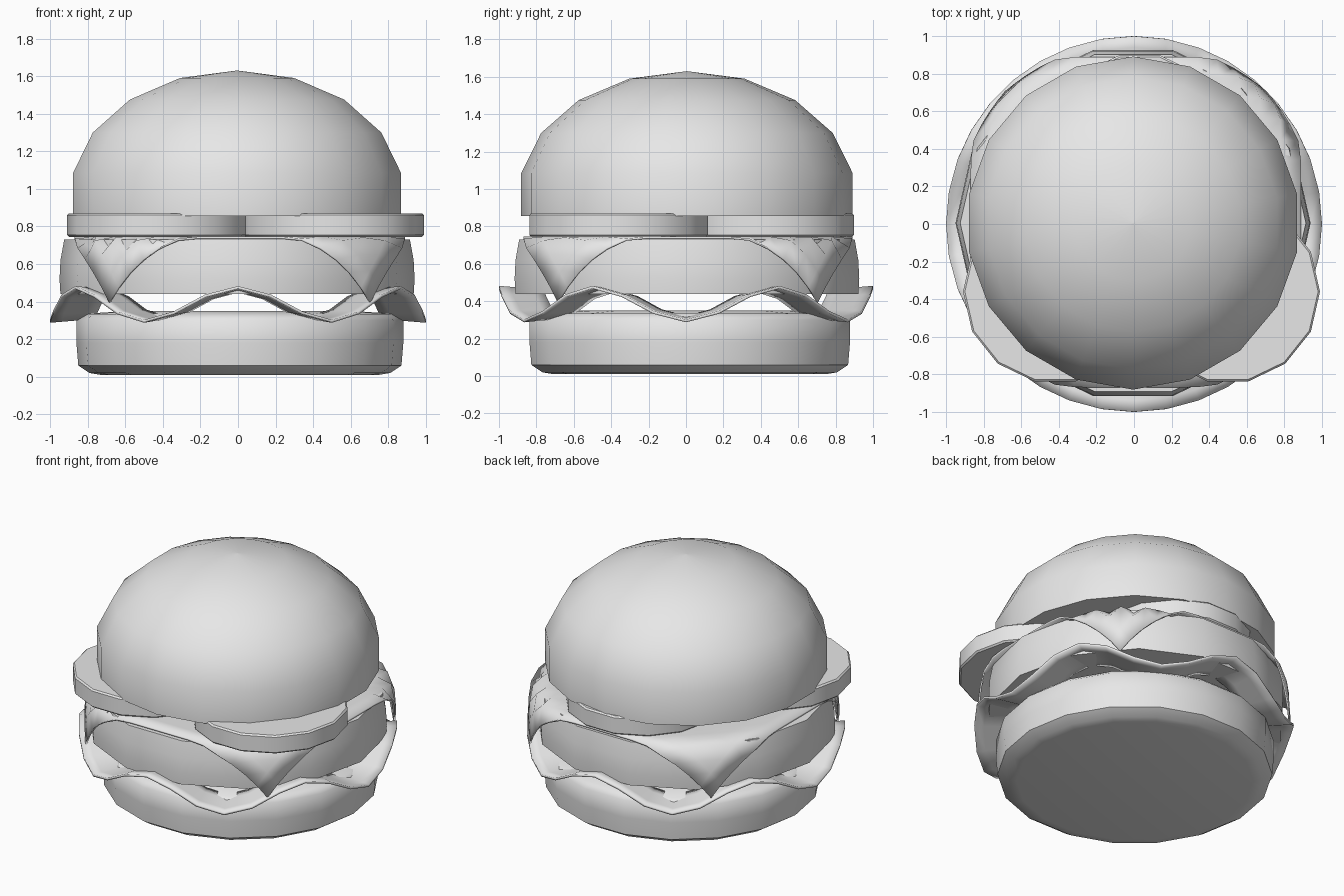
import bpy, bmesh, math

cube = bpy.data.objects.get("Cube")
if cube:
    bpy.data.objects.remove(cube, do_unlink=True)

grey = bpy.data.materials.new("plain_grey")
grey.use_nodes = True
GREY = (0.8, 0.8, 0.8, 1)
grey.diffuse_color = GREY
grey.node_tree.nodes["Principled BSDF"].inputs["Base Color"].default_value = GREY


def finish(name, bm, loc, angle, thickness=0):
    """Turn a bmesh into a smooth-shaded object."""
    bmesh.ops.recalc_face_normals(bm, faces=bm.faces)
    mesh = bpy.data.meshes.new(name)
    bm.to_mesh(mesh)
    bm.free()
    mesh.materials.append(grey)
    ob = bpy.data.objects.new(name, mesh)
    bpy.context.collection.objects.link(ob)
    ob.location = loc
    if thickness:
        solid = ob.modifiers.new("thickness", "SOLIDIFY")
        solid.thickness = thickness
        solid.offset = 0
    bpy.ops.object.select_all(action="DESELECT")
    ob.select_set(True)
    bpy.context.view_layer.objects.active = ob
    bpy.ops.object.shade_smooth_by_angle(angle=math.radians(angle))
    return ob


def lathe(name, profile, sides, loc=(0, 0, 0), turn=0, angle=40):
    """Revolve (radius, z) points around z and cap both ends."""
    bm = bmesh.new()
    rings = []
    for r, z in profile:
        angles = [math.radians(turn) + math.tau * i / sides for i in range(sides)]
        rings.append([bm.verts.new((r * math.cos(a), r * math.sin(a), z)) for a in angles])
    for low, high in zip(rings, rings[1:]):
        for i in range(sides):
            j = (i + 1) % sides
            bm.faces.new((low[i], low[j], high[j], high[i]))
    bm.faces.new(rings[0][::-1])
    bm.faces.new(rings[-1])
    return finish(name, bm, loc, angle)


# Bottom bun with rounded rims
lathe("bottom_bun", [(0.74, 0.01), (0.8, 0.02), (0.86, 0.06), (0.87, 0.18), (0.87, 0.3),
                     (0.83, 0.335), (0.6, 0.35)], 18, (0.01, 0.02, 0), angle=50)

# Ruffled lettuce ring: six waves, open in the middle
bm = bmesh.new()
SEGS, STEPS = 36, 4
loops = []
for s in range(STEPS + 1):
    t = s / STEPS
    r = 0.76 + 0.24 * t
    loop = []
    for i in range(SEGS):
        a = math.tau * i / SEGS
        z = 0.385 + (0.07 + 0.02 * t) * math.cos(6 * (a - math.pi / 2))
        loop.append(bm.verts.new((r * math.cos(a), r * math.sin(a), z)))
    loops.append(loop)
for inner, outer in zip(loops, loops[1:]):
    for i in range(SEGS):
        j = (i + 1) % SEGS
        bm.faces.new((inner[i], outer[i], outer[j], inner[j]))
finish("lettuce", bm, (0, 0, 0), 60, 0.015)

# Patty
lathe("patty", [(0.94, 0.44), (0.945, 0.52), (0.94, 0.62), (0.92, 0.73)], 14, (-0.005, 0.005, 0))

# Square cheese sheet whose corners fold down over the patty
bm = bmesh.new()
bmesh.ops.create_grid(bm, x_segments=16, y_segments=16, size=0.88)
FOLD = 0.93
for v in bm.verts:
    r = math.hypot(v.co.x, v.co.y)
    over = max(0, r - FOLD)
    if over:
        reach = (FOLD + min(over, 0.05) * 0.6 + over * 0.06) / r
        v.co.x *= reach
        v.co.y *= reach
    v.co.z = 0.74 - over * 1.1
finish("cheese", bm, (0.01, 0.01, 0), 60, 0.012)

# Three tomato slices
for place, x, y in (("right", -0.42, -0.36), ("left", 0.5, -0.36), ("back", 0.03, 0.42)):
    lathe("tomato_slice_" + place, [(0.48, 0.745), (0.49, 0.755), (0.49, 0.86), (0.48, 0.87)],
          14, (x, y, 0))

# Domed top bun: a flattened ball cut just under its widest ring
dome = [(0.9 * math.sin(math.radians(d)), 0.97 + 0.66 * math.cos(math.radians(d)))
        for d in (100, 80, 60, 40, 20, 0.1)]
lathe("top_bun", dome, 18, (-0.005, 0.005, 0), turn=90, angle=50)
